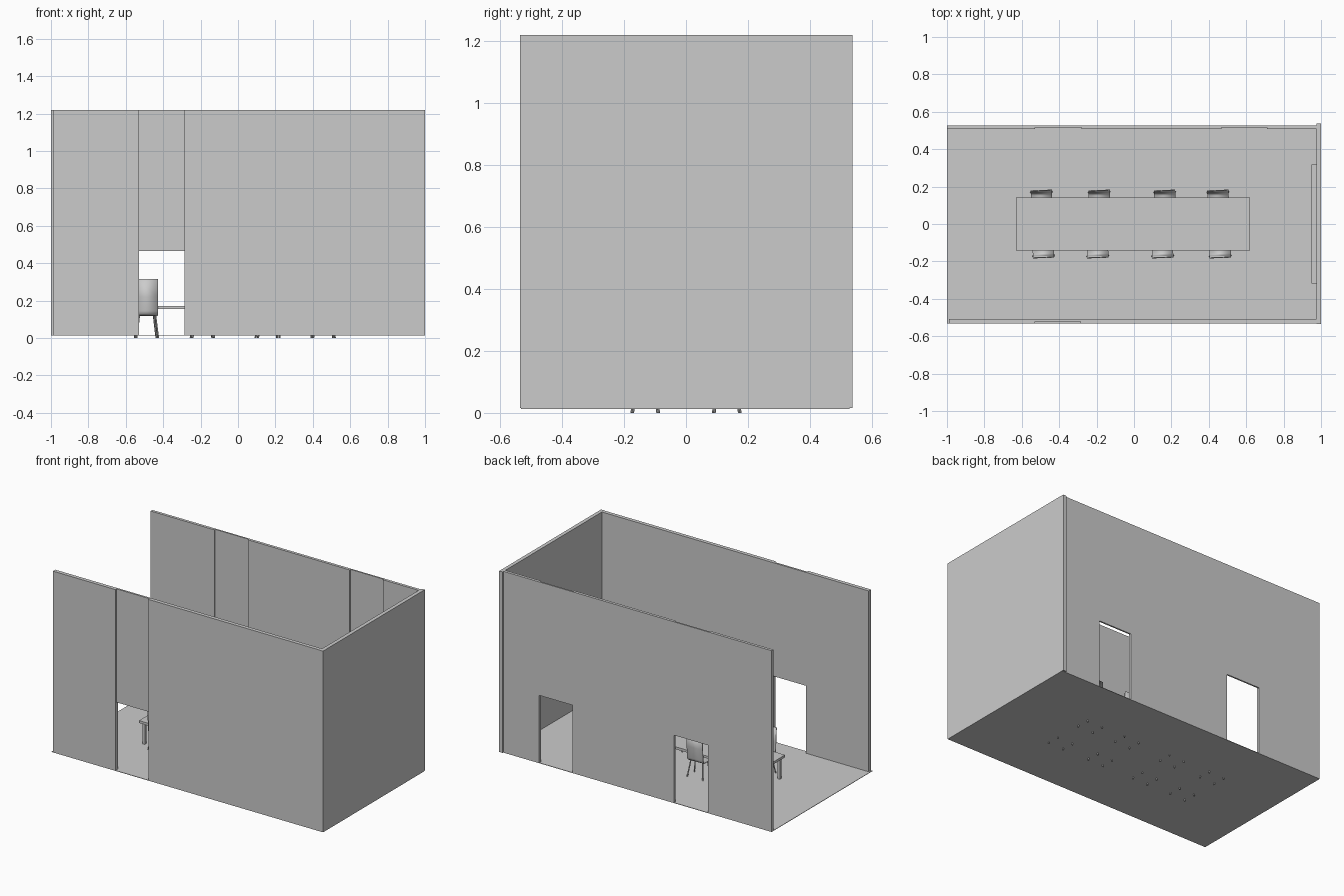
import bpy, bmesh
from math import pi, radians
from mathutils import Matrix, Vector

if "Cube" in bpy.data.objects:
    bpy.data.objects.remove(bpy.data.objects["Cube"])

FLOOR, TOP, DOOR = 0.015, 1.22, 0.465


def finish(bm, name):
    bmesh.ops.recalc_face_normals(bm, faces=bm.faces)
    me = bpy.data.meshes.new(name)
    bm.to_mesh(me)
    bm.free()
    ob = bpy.data.objects.new(name, me)
    bpy.context.collection.objects.link(ob)
    return ob


def add_box(bm, x, y, z):
    m = Matrix.Translation(((x[0] + x[1]) / 2, (y[0] + y[1]) / 2, (z[0] + z[1]) / 2))
    m = m @ Matrix.Diagonal((x[1] - x[0], y[1] - y[0], z[1] - z[0], 1))
    bmesh.ops.create_cube(bm, size=1, matrix=m)


def box(name, x, y, z):
    bm = bmesh.new()
    add_box(bm, x, y, z)
    return finish(bm, name)


def add_rod(bm, a, b, r):
    a, b = Vector(a), Vector(b)
    m = Matrix.Translation((a + b) / 2) @ (b - a).to_track_quat('Z', 'Y').to_matrix().to_4x4()
    bmesh.ops.create_cone(bm, cap_ends=True, segments=8, radius1=r, radius2=r,
                          depth=(b - a).length, matrix=m)


def wall(name, x0, x1, y, header_y, doors):
    # full-height panels between doors, thinner headers above the doors
    bm = bmesh.new()
    start = x0
    for a, b in doors:
        add_box(bm, (start, a), y, (FLOOR, TOP))
        add_box(bm, (a, b), header_y, (DOOR, TOP))
        start = b
    add_box(bm, (start, x1), y, (FLOOR, TOP))
    return finish(bm, name)


# room shell, open at the left end
box("floor", (-1, 1), (-0.533, 0.527), (0.013, 0.016))
wall("front_wall", -0.99, 0.975, (-0.533, -0.508), (-0.521, -0.508), [(-0.53, -0.287)])
wall("back_wall", -1.0, 0.975, (0.508, 0.527), (0.517, 0.527),
     [(-0.53, -0.28), (0.467, 0.712)])
box("right_wall", (0.975, 1.0), (-0.535, 0.537), (FLOOR, TOP))
box("wall_screen", (0.948, 0.975), (-0.317, 0.317), (0.27, 0.63))

# table
box("table_top", (-0.63, 0.62), (-0.142, 0.142), (0.156, 0.172))
bm = bmesh.new()
for x in (-0.605, 0.595):
    for y in (-0.12, 0.12):
        add_box(bm, (x - 0.008, x + 0.008), (y - 0.008, y + 0.008), (FLOOR, 0.157))
finish(bm, "table_legs")

# chair shell: bent side profile swept across the width
PROFILE = [(0.074, 0.121), (0.09, 0.126), (0.13, 0.124), (0.155, 0.124), (0.165, 0.131),
           (0.169, 0.145), (0.173, 0.22), (0.179, 0.315)]


def chair(i, cx, turn):
    place = (Matrix.Translation((cx, 0, 0)) @ Matrix.Rotation(turn, 4, 'Z')
             @ Matrix.Translation((0, 0.135, 0)) @ Matrix.Rotation(radians(2), 4, 'Z')
             @ Matrix.Translation((0, -0.135, 0)))
    bm = bmesh.new()
    rows = [[bm.verts.new((s * 0.057, y, z)) for s in (-1, 1)] for y, z in PROFILE]
    for p, q in zip(rows, rows[1:]):
        bm.faces.new((p[0], p[1], q[1], q[0])).smooth = True
    shell = finish(bm, f"chair_shell_{i}")
    shell.matrix_world = place
    mod = shell.modifiers.new("thickness", 'SOLIDIFY')
    mod.thickness = 0.006
    mod.offset = 0

    # splayed legs reaching through the floor, with rails under the seat
    bm = bmesh.new()
    for s in (-1, 1):
        add_rod(bm, (s * 0.043, 0.1, 0.122), (s * 0.058, 0.09, 0), 0.004)
        add_rod(bm, (s * 0.043, 0.15, 0.122), (s * 0.058, 0.174, 0), 0.004)
        add_rod(bm, (s * 0.043, 0.1, 0.119), (s * 0.043, 0.15, 0.119), 0.003)
    finish(bm, f"chair_legs_{i}").matrix_world = place


back_row = (-0.494, -0.185, 0.165, 0.45)
front_row = (-0.485, -0.195, 0.152, 0.46)
for i, x in enumerate(back_row):
    chair(i + 1, x, 0)
for i, x in enumerate(front_row):
    chair(i + 5, x, pi)
